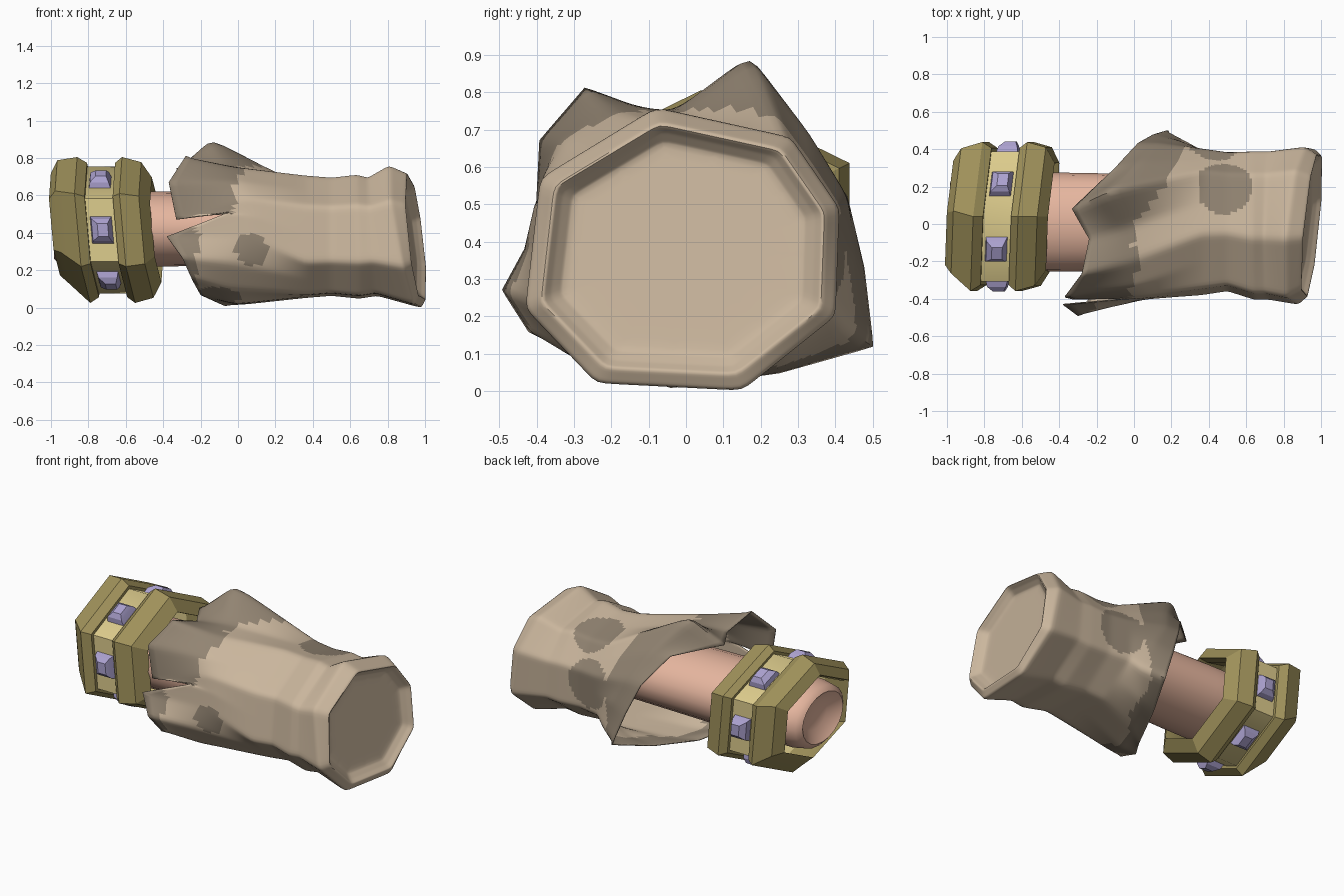
import bpy, bmesh, math
from mathutils import Vector

if "Cube" in bpy.data.objects:
    bpy.data.objects.remove(bpy.data.objects["Cube"])


def mat(name, r, g, b):
    m = bpy.data.materials.new(name)
    lin = [((c / 255 + 0.055) / 1.055) ** 2.4 for c in (r, g, b)]
    m.diffuse_color = (*lin, 1)
    m.use_nodes = True
    m.node_tree.nodes["Principled BSDF"].inputs["Base Color"].default_value = m.diffuse_color
    return m


CLOTH = mat("tan_cloth", 202, 182, 157)
PATCH = mat("dark_cloth", 146, 132, 114)
SKIN = mat("skin", 230, 182, 159)
GOLD = mat("pale_gold", 222, 205, 141)
RIM = mat("dark_gold", 160, 146, 91)
GEM = mat("violet_gem", 172, 162, 208)


def finish(bm, name, mats, angle):
    bmesh.ops.recalc_face_normals(bm, faces=bm.faces)
    me = bpy.data.meshes.new(name)
    bm.to_mesh(me)
    bm.free()
    ob = bpy.data.objects.new(name, me)
    bpy.context.collection.objects.link(ob)
    for m in mats:
        me.materials.append(m)
    bpy.context.view_layer.objects.active = ob
    ob.select_set(True)
    bpy.ops.object.shade_smooth_by_angle(angle=math.radians(angle))
    ob.select_set(False)
    return ob


def loft(rings, close=False, cap=False):
    """Bridge equal-length rings of points with quads."""
    bm = bmesh.new()
    vs = [[bm.verts.new(p) for p in r] for r in rings]
    pairs = list(zip(vs, vs[1:])) + ([(vs[-1], vs[0])] if close else [])
    for a, b in pairs:
        for i in range(len(a)):
            j = (i + 1) % len(a)
            bm.faces.new((a[i], a[j], b[j], b[i]))
    if cap:
        c = bm.verts.new(sum((v.co for v in vs[-1]), Vector()) / len(vs[-1]))
        for i in range(len(vs[-1])):
            bm.faces.new((vs[-1][i], vs[-1][(i + 1) % len(vs[-1])], c))
    return bm


# --- Sleeve: torn opening, body rings and a flared, cupped end ---
torn = [(.18, .50, .12), (.10, .475, .33), (.02, .43, .52), (-.10, .30, .69),
        (-.33, .08, .74), (-.24, -.08, .74), (-.28, -.27, .81), (-.37, -.39, .67),
        (-.33, -.40, .47), (-.05, -.40, .51), (-.38, -.43, .38), (-.30, -.49, .27),
        (-.25, -.42, .16), (-.20, -.22, .07), (-.07, -.04, .01), (.06, .25, .05)]
behind = [(.30, .43, .17), (.22, .45, .36), (.12, .43, .52), (.03, .33, .69),
          (-.15, .17, .91), (-.05, -.02, .75), (-.02, -.20, .75), (0, -.33, .67),
          (.04, -.38, .58), (.10, -.39, .48), (.06, -.40, .38), (-.02, -.42, .24),
          (-.05, -.32, .10), (-.02, -.15, .02), (.05, .05, .02), (.18, .27, .07)]
octagon = [(.40, .20), (.41, .49), (.28, .68), (-.08, .76),
           (-.39, .57), (-.43, .22), (-.24, .02), (.15, .0)]
octo16 = []
for i, (y, z) in enumerate(octagon):
    y2, z2 = octagon[(i + 1) % 8]
    octo16 += [(y, z), ((y + y2) / 2, (z + z2) / 2)]


def section(x, sy, sz, ty=0.0, tz=0.0, oy=0.0):
    """Scaled octagonal section whose plane leans by ty and tz."""
    return [(x + ty * y + tz * (z - .38), y * sy + oy, .38 + (z - .38) * sz)
            for y, z in octo16]


rings = [torn, behind,
         section(.36, .93, .86, oy=.02), section(.50, .88, .83, oy=.02),
         section(.64, .94, .87, 0, -.02), section(.72, .94, .83, .02, -.06),
         section(.89, 1, 1, .10, -.20), section(.95, .90, .885, .09, -.10),
         section(.925, .85, .835, .09, -.10), section(.895, .77, .75, .09, -.10)]
bm = loft(rings, cap=True)
bmesh.ops.subdivide_edges(bm, edges=bm.edges[:], cuts=7, use_grid_fill=True)
inner = [v for v in bm.verts if not v.is_boundary]
for _ in range(3):
    bmesh.ops.smooth_vert(bm, verts=inner, factor=.5, use_axis_x=True,
                          use_axis_y=True, use_axis_z=True)
# dark patches: ragged opening plus a few round spots
blobs = [((.48, .20, .66), .15), ((.07, -.40, .31), .09), ((-.12, -.22, .05), .13),
         ((.42, .38, .40), .15)]
for f in bm.faces:
    c = f.calc_center_median()
    wave = .04 * math.sin(9 * c.y + 7 * c.z)
    if c.y < -.25:
        limit = -.02 if c.z > .5 else -.22
    else:
        limit = .03 + .55 * max(0, c.y) + wave
    spot = any((c - Vector(p)).length < r for p, r in blobs)
    f.material_index = int(c.x < limit or spot)
sleeve = finish(bm, "torn_sleeve", [CLOTH, PATCH], 50)
thick = sleeve.modifiers.new("thickness", 'SOLIDIFY')
thick.thickness, thick.offset = .006, 0


# --- Arm: oval tube with a hollowed end inside the bracelet ---
def oval(x, s, n=20):
    return [(x, .01 + .265 * s * math.cos(2 * math.pi * i / n),
             .42 + .2 * s * math.sin(2 * math.pi * i / n)) for i in range(n)]


finish(loft([oval(.35, .95), oval(-.4, 1), oval(-.88, 1), oval(-.96, .93),
             oval(-.985, .78), oval(-.93, .45)], cap=True), "arm", [SKIN], 60)

# --- Bracelet: leaning hexagonal cuff ---
CX, CY, CZ = -.70, .04, .415


def lean(x, y, z):
    return (CX + x + .08 * y - .09 * z, CY + y, CZ + z)


def hexagon(x, s, dy=0.0, dz=0.0):
    return [lean(x, .46 * s * math.cos(a) + dy, .39 * s * math.sin(a) + dz)
            for a in (math.radians(30 + 60 * k) for k in range(6))]


finish(loft([hexagon(-.10, .87), hexagon(.10, .87), hexagon(.10, .76),
             hexagon(-.10, .76)], close=True), "bracelet_band", [GOLD], 62)
outer_rim = [(-.075, .76), (-.075, .92), (-.125, 1.0), (-.235, .84, .03, .045),
             (-.275, .70, .02, .03), (-.20, .70)]
inner_rim = [(.075, .76), (.075, .92), (.115, 1.0), (.215, .93), (.265, .72), (.20, .70)]
for profile, label in ((outer_rim, "outer"), (inner_rim, "inner")):
    finish(loft([hexagon(*p) for p in profile], close=True),
           label + "_bracelet_rim", [RIM], 25)

# --- Gems: one cut stone in the middle of each flat of the band ---
for k in range(6):
    a = math.radians(60 * k)
    ends = [Vector((0, .40 * math.cos(a + d), .339 * math.sin(a + d)))
            for d in (-math.pi / 6, math.pi / 6)]
    mid = (ends[0] + ends[1]) / 2
    side = (ends[1] - ends[0]).normalized()
    n = Vector((1, 0, 0)).cross(side)
    if n.dot(mid) < 0:
        n = -n

    def stone(h, w, l, dx):
        return [lean(*(mid + n * h + side * (l * t) + Vector((dx + w * s, 0, 0))))
                for s, t in ((-1, -1), (1, -1), (1, 1), (-1, 1))]

    finish(loft([stone(-.01, .06, .075, 0), stone(.03, .05, .06, 0),
                 stone(.055, .028, .035, .01)], cap=True), "gem_%d" % (k + 1), [GEM], 20)
